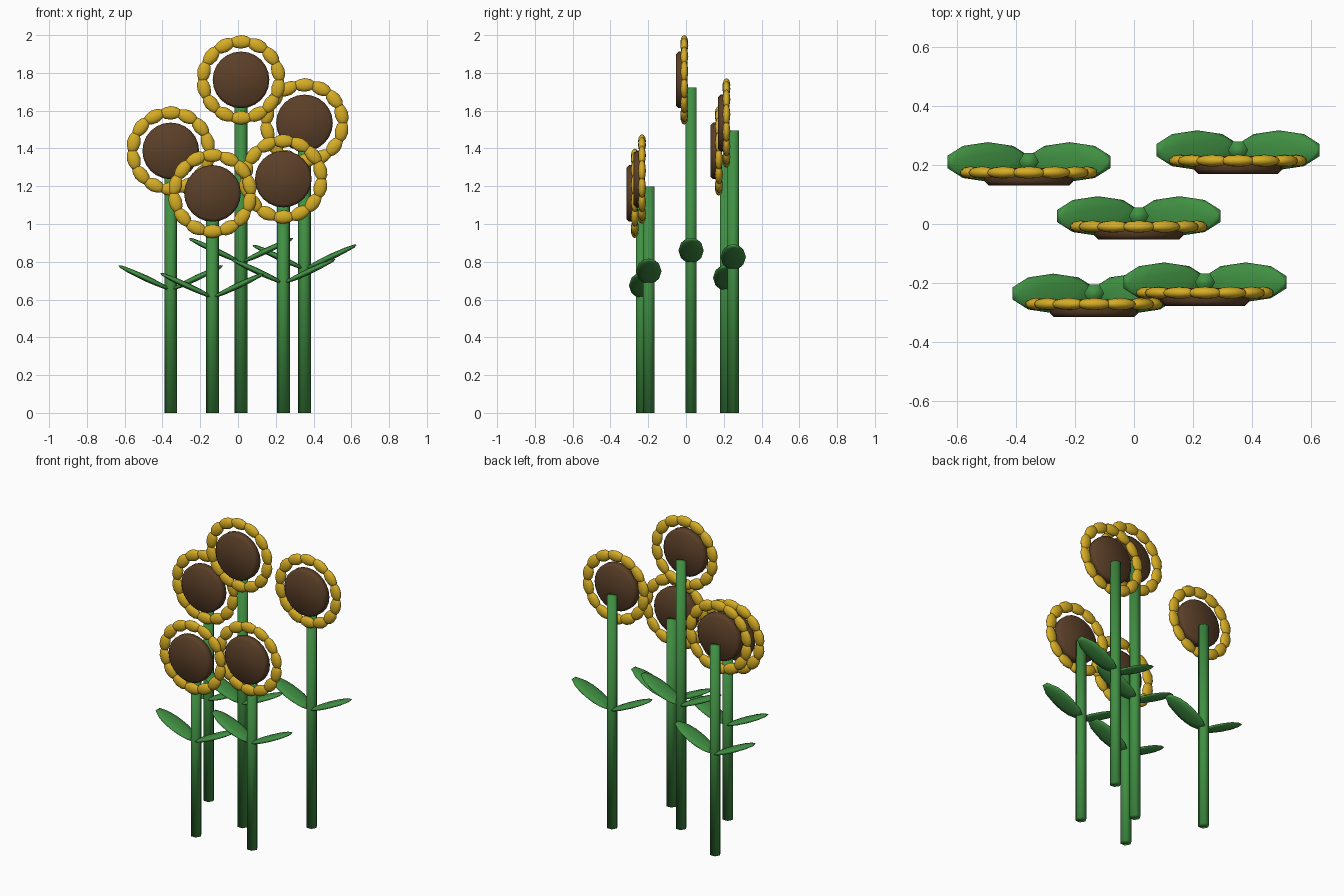
import bpy, bmesh, math
from mathutils import Matrix, Vector

if "Cube" in bpy.data.objects:
    bpy.data.objects.remove(bpy.data.objects["Cube"])


def material(name, rgb):
    m = bpy.data.materials.new(name)
    m.diffuse_color = (*rgb, 1)
    m.use_nodes = True
    m.node_tree.nodes["Principled BSDF"].inputs["Base Color"].default_value = m.diffuse_color
    return m


GREEN = material("leaf green", (0.052, 0.28, 0.056))
YELLOW = material("petal yellow", (0.68, 0.42, 0.018))
BROWN = material("seed brown", (0.105, 0.05, 0.021))


def finish(bm, name, mat):
    # smooth shading everywhere, caps included
    for f in bm.faces:
        f.smooth = True
    me = bpy.data.meshes.new(name)
    bm.to_mesh(me)
    bm.free()
    me.materials.append(mat)
    ob = bpy.data.objects.new(name, me)
    bpy.context.collection.objects.link(ob)
    return ob


def blob(bm, centre, size, angle):
    # low-poly ellipsoid, turned about the y axis
    mat = (Matrix.Translation(centre) @ Matrix.Rotation(angle, 4, 'Y')
           @ Matrix.Diagonal((*size, 1)))
    bmesh.ops.create_icosphere(bm, subdivisions=2, radius=1, matrix=mat)


def sunflower(label, x, y, head_z, leaf_z):
    # six-sided stem
    h = head_z - 0.04
    bm = bmesh.new()
    bmesh.ops.create_cone(bm, cap_ends=True, segments=6, radius1=0.034, radius2=0.034,
                          depth=h, matrix=Matrix.Translation((x, y, h / 2))
                          @ Matrix.Rotation(math.radians(90), 4, 'Z'))
    finish(bm, label + "_stem", GREEN)

    # pair of raised leaves
    bm = bmesh.new()
    for s in (-1, 1):
        blob(bm, Vector((x + s * 0.138, y, leaf_z)), (0.16, 0.067, 0.016),
             -s * math.radians(25))
    finish(bm, label + "_leaves", GREEN)

    # ring of petals
    bm = bmesh.new()
    n = 14
    for i in range(n):
        a = 2 * math.pi * i / n
        c = Vector((x + 0.201 * math.sin(a), y - 0.036, head_z + 0.201 * math.cos(a)))
        blob(bm, c, (0.06, 0.021, 0.036), a)
    finish(bm, label + "_petals", YELLOW)

    # seed disc with chamfered rims
    bm = bmesh.new()
    bmesh.ops.create_cone(bm, cap_ends=True, segments=24, radius1=0.15, radius2=0.15,
                          depth=0.06, matrix=Matrix.Translation((x, y - 0.05, head_z))
                          @ Matrix.Rotation(math.radians(90), 4, 'X'))
    rims = [e for e in bm.edges
            if abs(e.verts[0].co.y - e.verts[1].co.y) < 0.01]
    bmesh.ops.bevel(bm, geom=rims, offset=0.014, segments=1, affect='EDGES')
    finish(bm, label + "_seed_disc", BROWN)


# label, stem x, stem y, head height, leaf height
for args in (("tall_flower", 0.016, 0.027, 1.763, 0.86),
             ("back_right_flower", 0.352, 0.25, 1.535, 0.825),
             ("back_left_flower", -0.356, 0.21, 1.387, 0.715),
             ("front_right_flower", 0.24, -0.197, 1.238, 0.75),
             ("front_left_flower", -0.135, -0.235, 1.162, 0.675)):
    sunflower(*args)
